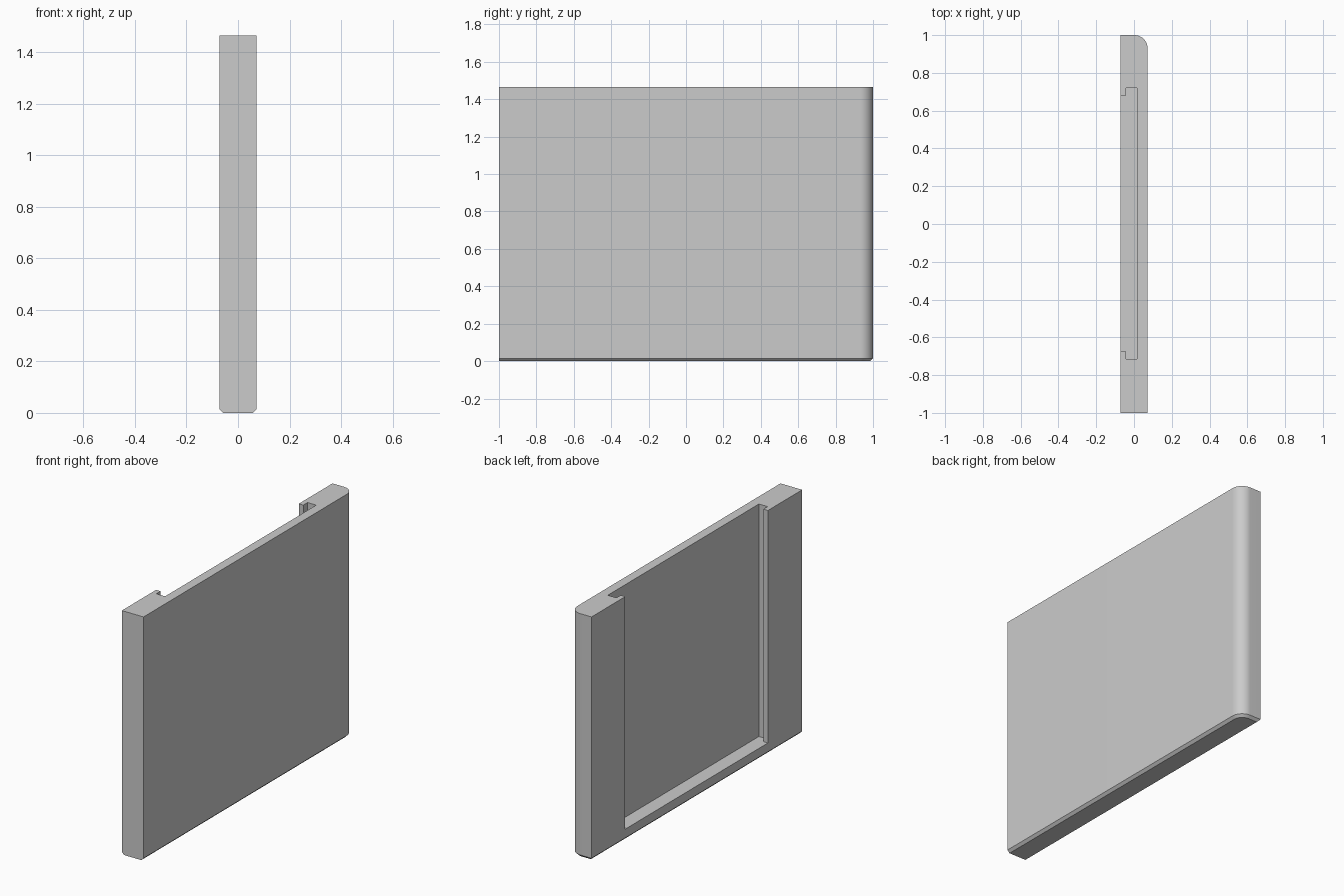
import bpy, bmesh, math

if "Cube" in bpy.data.objects:
    bpy.data.objects.remove(bpy.data.objects["Cube"])

W, L, H = 0.072, 1.0, 1.465      # half thickness, half length, height
R, C = 0.07, 0.015               # rounded corner radius, bottom chamfer
FLOOR = 0.068                    # height of the recess floor

mat = bpy.data.materials.new("plain_grey")
mat.diffuse_color = (0.6, 0.6, 0.6, 1)
mat.use_nodes = True
mat.node_tree.nodes["Principled BSDF"].inputs["Base Color"].default_value = mat.diffuse_color


def loft(name, rings):
    """Solid through a list of (outline, z) sections."""
    bm = bmesh.new()
    loops = [[bm.verts.new((x, y, z)) for x, y in pts] for pts, z in rings]
    n = len(loops[0])
    bm.faces.new(loops[0][::-1])
    bm.faces.new(loops[-1])
    for a, b in zip(loops, loops[1:]):
        for i in range(n):
            j = (i + 1) % n
            bm.faces.new((a[i], a[j], b[j], b[i]))
    bmesh.ops.recalc_face_normals(bm, faces=bm.faces)
    me = bpy.data.meshes.new(name)
    bm.to_mesh(me)
    bm.free()
    ob = bpy.data.objects.new(name, me)
    bpy.context.collection.objects.link(ob)
    me.materials.append(mat)
    return ob


def outline(inset):
    """Panel outline with one rounded back corner; the front end stays flush."""
    w, l, r = W - inset, L - inset, R - inset
    arc = [(W - R + r * math.cos(a), L - R + r * math.sin(a))
           for a in (math.pi / 2 * i / 16 for i in range(17))]
    return [(-w, -L), (w, -L)] + arc + [(-w, l)]


# Panel with chamfered bottom edge
panel = loft("panel", [(outline(C), 0), (outline(0), C), (outline(0), H)])

# T-shaped slide-in recess, open at the top and on the left side
recess = [(-0.2, -0.675), (-0.042, -0.675), (-0.042, -0.715), (0.016, -0.715),
          (0.016, 0.72), (-0.042, 0.72), (-0.042, 0.68), (-0.2, 0.68)]
cutter = loft("recess_cutter", [(recess, FLOOR), (recess, H + 0.2)])
cutter.hide_render = True

mod = panel.modifiers.new("recess", 'BOOLEAN')
mod.operation, mod.solver, mod.object = 'DIFFERENCE', 'EXACT', cutter
bpy.context.view_layer.objects.active = panel
panel.select_set(True)
cutter.select_set(False)
bpy.ops.object.modifier_apply(modifier=mod.name)
bpy.data.objects.remove(cutter)

# Smooth rounded corner, crisp edges elsewhere
bpy.ops.object.shade_smooth_by_angle(angle=math.radians(30))
